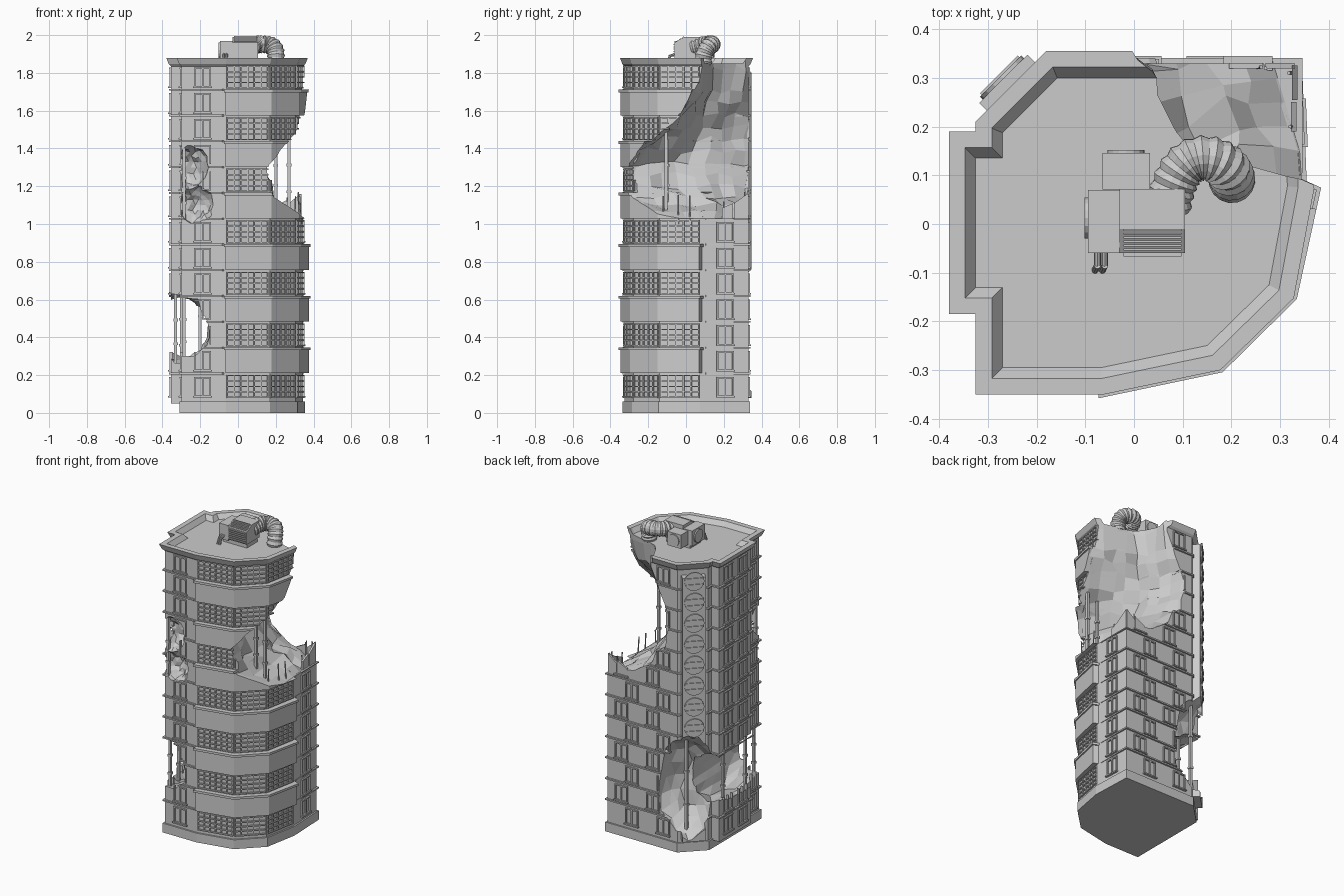
import bpy, bmesh, math, random
from mathutils import Vector, Matrix, Quaternion
from mathutils.bvhtree import BVHTree
from mathutils.geometry import interpolate_bezier

if "Cube" in bpy.data.objects:
    bpy.data.objects.remove(bpy.data.objects["Cube"])

random.seed(7)
PITCH = 0.1365

# Wall footprint, counter-clockwise from the front left corner
WALL = [(-.30, -.325), (-.065, -.325), (.165, -.277), (.305, -.14), (.345, .075), (.335, .33),
        (-.17, .33), (-.30, .20), (-.30, .165), (-.355, .165), (-.355, -.16), (-.30, -.16)]
FLATS = [(-.30, -.325), (-.09, -.325), (.335, .11), (.335, .33)] + WALL[6:]
BASE = WALL[:8]
BAND = [(-.065, -.348), (.178, -.297), (.327, -.15), (.375, .07), (.33, .09), (.2, .05), (-.065, -.25)]


def offset(poly, d):
    out = []
    for i, p in enumerate(poly):
        a, b, c = Vector(poly[i - 1]), Vector(p), Vector(poly[(i + 1) % len(poly)])
        e, f = (b - a).normalized(), (c - b).normalized()
        n, m = Vector((e.y, -e.x)), Vector((f.y, -f.x))
        q = b + (n + m) * d / (1 + n.dot(m))
        out.append((q.x, q.y))
    return out


def loft(bm, rings):
    """Closed skin through equal length rings of 3D points."""
    vs = [[bm.verts.new(p) for p in r] for r in rings]
    n = len(vs[0])
    fs = [bm.faces.new((a[i], a[(i + 1) % n], b[(i + 1) % n], b[i]))
          for a, b in zip(vs, vs[1:]) for i in range(n)]
    fs += [bm.faces.new(vs[0][::-1]), bm.faces.new(vs[-1])]
    bmesh.ops.recalc_face_normals(bm, faces=fs)


def prism(bm, poly, z0, z1):
    loft(bm, [[(x, y, z) for x, y in poly] for z in (z0, z1)])


def finish(bm, name):
    me = bpy.data.meshes.new(name)
    bm.to_mesh(me)
    bm.free()
    ob = bpy.data.objects.new(name, me)
    bpy.context.collection.objects.link(ob)
    return ob


# Broken corner: jagged cutter swept through (height, rear edge, deepest, front edge)
ROWS = [(1.03, (.25, .45), (.34, .15), (.37, -.30)), (1.10, (.12, .45), (.22, .15), (.24, -.42)),
        (1.20, (-.03, .45), (.12, .05), (.19, -.45)), (1.32, (-.12, .45), (.04, .03), (.20, -.42)),
        (1.45, (-.17, .45), (.02, .06), (.36, -.28)), (1.58, (-.15, .45), (.05, .10), (.45, -.09)),
        (1.70, (-.08, .45), (.08, .15), (.50, -.01)), (1.95, (-.05, .45), (.13, .16), (.50, .05))]


def section(row, k):
    z, A, M, B = row
    A, M, B = Vector(A), Vector(M), Vector(B)
    pts = [A.lerp(M, i / 6) for i in range(6)] + [M.lerp(B, i / 6) for i in range(7)]
    j = .018 if k else 0
    ring = [(p.x + random.uniform(-j, j), p.y + random.uniform(-j, j), z + random.uniform(-j, j)) for p in pts]
    return ring + [(.7, -.5, z), (.7, .6, z)]


bm = bmesh.new()
rings = []
for r, s in zip(ROWS, ROWS[1:]):
    for k in range(2):
        mix = [r[0] + (s[0] - r[0]) * k / 2] + [Vector(a).lerp(Vector(b), k / 2) for a, b in zip(r[1:], s[1:])]
        rings.append(section(mix, len(rings)))
rings.append(section(ROWS[-1], 0))
loft(bm, rings)
cutters = [finish(bm, "corner_cutter")]

# Blast holes: jittered spheres (centre, radii)
for c, r in [((-.25, .33, .43), (.22, .20, .35)), ((-.285, -.08, .45), (.155, .46, .20)),
             ((-.25, -.35, 1.30), (.10, .13, .12)), ((-.225, -.36, 1.10), (.10, .11, .11))]:
    bm = bmesh.new()
    bmesh.ops.create_icosphere(bm, subdivisions=3, radius=1)
    for v in bm.verts:
        k = random.uniform(.88, 1.06)
        v.co = Vector([c[i] + v.co[i] * r[i] * k for i in range(3)])
    cutters.append(finish(bm, "hole_cutter"))
trees = []
for c in cutters:
    c.hide_render = True
    trees.append(BVHTree.FromPolygons([v.co for v in c.data.vertices], [tuple(p.vertices) for p in c.data.polygons]))


def gone(p):
    for t in trees:
        loc, n, i, d = t.find_nearest(p)
        if (p - loc).dot(n) < 0:
            return True
    return False


def carve(ob):
    for c in cutters:
        m = ob.modifiers.new("break", 'BOOLEAN')
        m.operation, m.solver, m.object = 'DIFFERENCE', 'EXACT', c
    dg = bpy.context.evaluated_depsgraph_get()
    me = bpy.data.meshes.new_from_object(ob.evaluated_get(dg))
    ob.modifiers.clear()
    ob.data = me


def box(bm, c, size, t=(1, 0), check=False):
    c, t = Vector(c), Vector(t).normalized()
    if check and gone(c):
        return
    m = Matrix(((t.x, t.y, 0, c.x), (t.y, -t.x, 0, c.y), (0, 0, 1, c.z), (0, 0, 0, 1)))
    vs = bmesh.ops.create_cube(bm, size=1, matrix=m @ Matrix.Diagonal((*size, 1)))['verts']
    bmesh.ops.recalc_face_normals(bm, faces=list({f for v in vs for f in v.link_faces}))


def cyl(bm, a, b, r, n=8):
    a, b = Vector(a), Vector(b)
    m = Matrix.Translation((a + b) / 2) @ (b - a).to_track_quat('Z', 'Y').to_matrix().to_4x4()
    bmesh.ops.create_cone(bm, cap_ends=True, segments=n, radius1=r, radius2=r, depth=(b - a).length, matrix=m)


def window(bm, a, b, f, z, w, h, cols, rows, bar=.008):
    """Window bars laid on the wall from a to b, centred at fraction f."""
    a, b = Vector(a), Vector(b)
    t, p = (b - a).normalized(), a.lerp(b, f)
    for i in range(cols + 1):
        q = p + t * w * (i / cols - .5)
        for j in range(rows):
            box(bm, (q.x, q.y, z + h * ((j + .5) / rows - .5)), (bar, .016, h / rows), t, True)
    for j in range(rows + 1):
        for i in range(cols):
            q = p + t * w * ((i + .5) / cols - .5)
            box(bm, (q.x, q.y, z + h * (j / rows - .5)), (w / cols + bar, .018, bar), t, True)


# Solid tower, plinth and parapet
bm = bmesh.new(); prism(bm, WALL, .05, 1.84); carve(finish(bm, "tower_body"))
bm = bmesh.new(); prism(bm, offset(BASE, .01), 0, .06); finish(bm, "plinth")
bm = bmesh.new()
loft(bm, [[(x, y, z) for x, y in offset(WALL, d)] for d, z in
          ((0, 1.835), (.012, 1.847), (.025, 1.88), (-.008, 1.88), (-.03, 1.85))])
carve(finish(bm, "roof_parapet"))

# Projecting bands with rims on the rounded front
bm = bmesh.new()
for k in range(6):
    z = .21 + 2 * PITCH * k
    prism(bm, BAND, z, z + .122)
    prism(bm, offset(BAND, .008), z + .1225, z + .137)
carve(finish(bm, "balcony_bands"))

# Thin ledges at each storey
bm = bmesh.new()
for k in range(1, 13):
    prism(bm, offset(FLATS, .011), .068 + PITCH * k, .077 + PITCH * k)
carve(finish(bm, "storey_ledges"))

# Upright panel with round windows on the cut rear corner
n = Vector((-1, 1, 0)).normalized()
mid = Vector((-.235, .265, 0))
bm = bmesh.new()
p = mid + n * .022
box(bm, (p.x, p.y, .94), (.14, .05, 1.72), (1, 1))
carve(finish(bm, "corner_panel"))
bm = bmesh.new()
for k in range(13):
    c = mid + n * .047 + Vector((0, 0, .14 + PITCH * k))
    if not gone(c) and not gone(c - Vector((0, 0, .06))):
        cyl(bm, c, c + n * .008, .06, 16)
        for dz in (-.02, .02):
            q = c + n * .009
            box(bm, (q.x, q.y, q.z + dz), (.11, .008, .006), (1, 1))
finish(bm, "round_windows")

# Small windows with sills on the flat walls
bm = bmesh.new()
for k in range(13):
    z = .138 + PITCH * k
    spots = [(WALL[0], WALL[1], .48), (WALL[4], WALL[5], .52), (WALL[11], WALL[0], .5),
             (WALL[9], WALL[10], .27), (WALL[9], WALL[10], .73),
             (WALL[5], WALL[6], .2 if k % 2 else .35), (WALL[5], WALL[6], .65 if k % 2 else .8)]
    for a, b, f in spots:
        window(bm, a, b, f, z, .082, .098, 2, 1)
        q, t = Vector(a).lerp(Vector(b), f), Vector(b) - Vector(a)
        box(bm, (q.x, q.y, z - .052), (.10, .03, .008), t, True)
finish(bm, "small_windows")

# Wide gridded windows between the bands
bm = bmesh.new()
for k in range(7):
    z = .14 + 2 * PITCH * k
    for i, cols in ((1, 6), (2, 5), (3, 5)):
        a, b = WALL[i], WALL[i + 1]
        window(bm, a, b, .5, z, (Vector(b) - Vector(a)).length - .016, .115, cols, 4, .007)
finish(bm, "wide_windows")

# Exposed columns, with collars, inside the holes
bm = bmesh.new()
for x, y, z0, z1 in [(.27, -.105, 1.03, 1.5), (.20, -.10, 1.1, 1.45), (-.285, -.29, .26, .65),
                     (-.33, -.14, .24, .66), (-.30, .05, .22, .68), (-.20, .28, .08, .8),
                     (-.285, -.31, .98, 1.42)]:
    box(bm, (x, y, (z0 + z1) / 2), (.016, .016, z1 - z0))
    for f in (.3, .6):
        box(bm, (x, y, z0 + (z1 - z0) * f), (.024, .024, .015))
finish(bm, "exposed_columns")

# Bent reinforcement rods and torn wall shards on the broken rim
bm = bmesh.new()
for x, y, z in [(.30, -.12, 1.04), (.325, -.04, 1.03), (.335, .02, 1.03), (.328, .2, 1.04),
                (.325, .31, 1.05), (.25, .322, 1.06), (.27, .32, 1.05)]:
    cyl(bm, (x, y, z - .03), (x + random.uniform(-.012, .012), y, z + random.uniform(.08, .13)), .004, 5)
finish(bm, "reinforcement_rods")
bm = bmesh.new()
for x, y, w, h, t in [(.33, .29, .07, .10, (0, 1)), (.328, .22, .06, .05, (0, 1)), (.30, .325, .06, .10, (1, 0)),
                      (.23, .325, .07, .07, (1, 0))]:
    t = Vector(t)
    a = Vector((x, y))
    o = Vector((t.y, t.x)) * .006
    corners = [a - t * w / 2 - o, a + t * w / 2 - o, a + t * w / 2 + o, a - t * w / 2 + o]
    hs = [h * .5, h, h, h * .5]
    loft(bm, [[(c.x, c.y, 1.03) for c in corners], [(c.x, c.y, 1.06 + q) for c, q in zip(corners, hs)]])
finish(bm, "wall_shards")

# Rooftop cooling unit
bm = bmesh.new()
loft(bm, [[(x, -.06, z) for x, z in ((-.03, 1.88), (.105, 1.88), (.105, 1.96), (-.03, 1.96))],
          [(x, -.01, z) for x, z in ((-.03, 1.88), (.105, 1.88), (.105, 1.99), (-.03, 1.99))],
          [(x, .072, z) for x, z in ((-.03, 1.88), (.105, 1.88), (.105, 1.99), (-.03, 1.99))]])
box(bm, (-.062, .005, 1.92), (.064, .13, .10))
box(bm, (-.016, .108, 1.92), (.097, .075, .09))
box(bm, (.01, .01, 1.865), (.17, .11, .04))
cyl(bm, (-.09, .012, 1.92), (-.102, .012, 1.92), .042, 16)
cyl(bm, (-.016, .14, 1.92), (-.016, .152, 1.92), .038, 16)
for i in range(6):
    box(bm, (.038, -.063, 1.89 + i * .012), (.12, .008, .005))
    box(bm, (.038, -.052 + i * .008, 1.967 + i * .0048), (.12, .004, .006))
for x in (-.075, -.06):
    cyl(bm, (x, -.05, 1.90), (x, -.085, 1.89), .007)
    cyl(bm, (x, -.085, 1.893), (x - .005, -.095, 1.85), .007)
finish(bm, "cooling_unit")

# Ribbed bent duct
path = [Vector(p) for p in interpolate_bezier((.07, .03, 1.935), (.08, .09, 1.95), (.10, .14, 1.953), (.15, .135, 1.95), 15)]
path += [Vector(p) for p in interpolate_bezier((.15, .135, 1.95), (.195, .13, 1.945), (.205, .09, 1.93), (.2, .09, 1.845), 15)][1:]
bm = bmesh.new()
rings, q, prev = [], Quaternion(), Vector((0, 0, 1))
for i, p in enumerate(path):
    t = (path[min(i + 1, len(path) - 1)] - path[max(i - 1, 0)]).normalized()
    q = prev.rotation_difference(t) @ q
    prev = t
    r = .048 if i % 2 else .042
    rings.append([p + q @ Vector((r * math.cos(a * math.tau / 16), r * math.sin(a * math.tau / 16), 0)) for a in range(16)])
loft(bm, rings)
finish(bm, "roof_duct")

for c in cutters:
    bpy.data.objects.remove(c)
